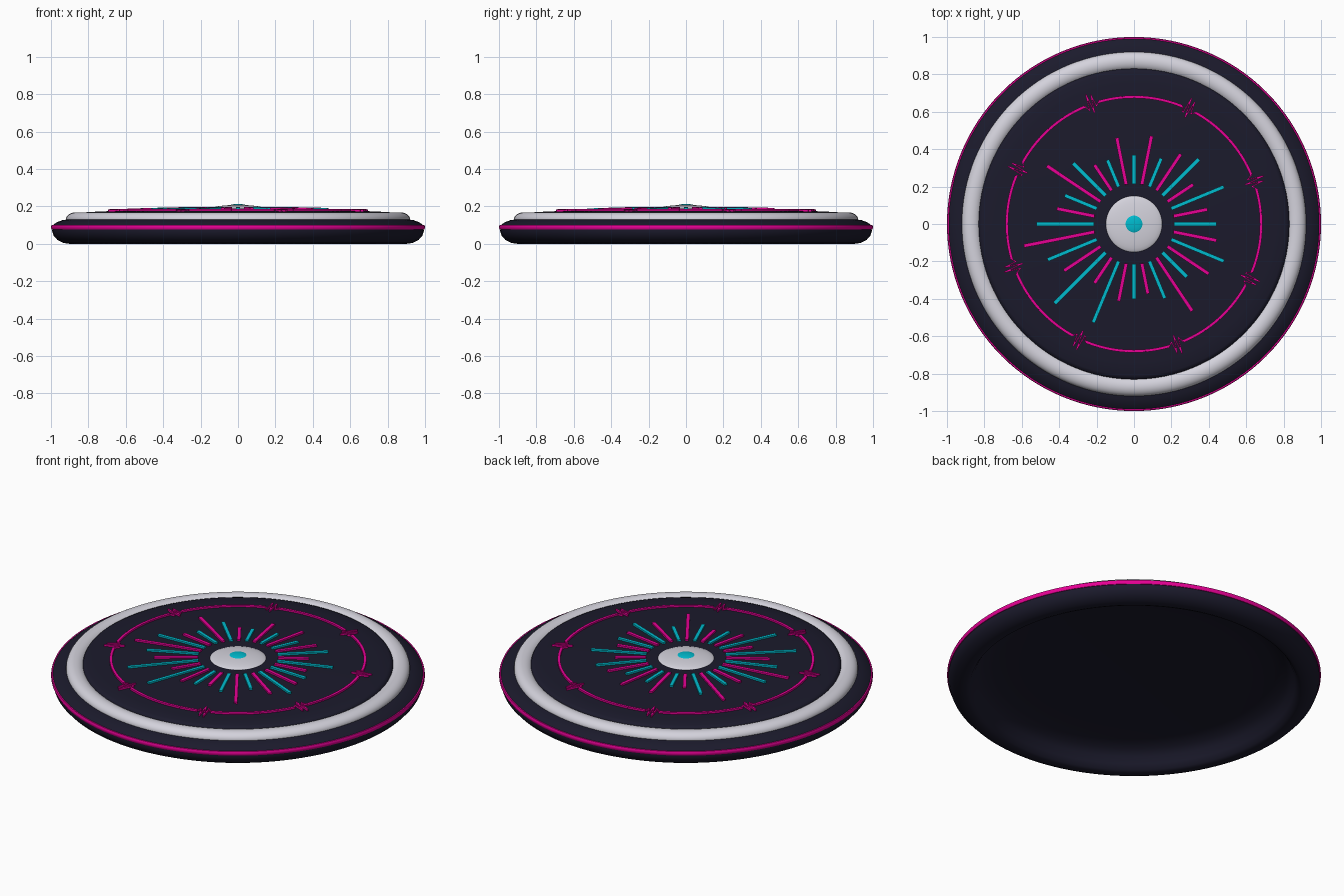
import bpy, bmesh
from math import sin, cos, pi, radians
from mathutils import Matrix, Vector

cube = bpy.data.objects.get("Cube")
if cube:
    bpy.data.objects.remove(cube, do_unlink=True)


def material(name, color, rough=0.5):
    m = bpy.data.materials.new(name)
    m.use_nodes = True
    m.diffuse_color = (*color, 1)
    bsdf = m.node_tree.nodes["Principled BSDF"]
    bsdf.inputs["Base Color"].default_value = (*color, 1)
    bsdf.inputs["Roughness"].default_value = rough
    return m


DARK = material("dark navy", (0.011, 0.0105, 0.025))
SILVER = material("silver", (0.66, 0.65, 0.72))
MAGENTA = material("magenta", (0.8, 0.0, 0.3))
TEAL = material("teal", (0.0, 0.5, 0.62))


def add_object(name, bm, mat, angle=40):
    bmesh.ops.recalc_face_normals(bm, faces=bm.faces)
    mesh = bpy.data.meshes.new(name)
    bm.to_mesh(mesh)
    bm.free()
    mesh.materials.append(mat)
    ob = bpy.data.objects.new(name, mesh)
    bpy.context.collection.objects.link(ob)
    bpy.ops.object.select_all(action="DESELECT")
    ob.select_set(True)
    bpy.context.view_layer.objects.active = ob
    bpy.ops.object.shade_smooth_by_angle(angle=radians(angle))
    return ob


def lathe(name, profile, mat, steps=128, closed=False):
    """Turn a (radius, height) profile around the z axis."""
    bm = bmesh.new()
    verts = [bm.verts.new((r, 0, z)) for r, z in profile]
    edges = [bm.edges.new(p) for p in zip(verts, verts[1:])]
    if closed:
        edges.append(bm.edges.new((verts[-1], verts[0])))
    bmesh.ops.spin(bm, geom=verts + edges, cent=(0, 0, 0), axis=(0, 0, 1),
                   angle=2 * pi, steps=steps, use_duplicate=False)
    bmesh.ops.remove_doubles(bm, verts=bm.verts, dist=0.0001)
    return add_object(name, bm, mat)


def oval(r, z, width, height, start, end, count):
    """Points on an elliptical arc, angles in degrees."""
    angles = [radians(start + (end - start) * i / count) for i in range(count + 1)]
    return [(r + width * cos(a), z + height * sin(a)) for a in angles]


def dome_z(r):
    return 0.189 - 0.03 * r * r


def on_dome(r, degrees):
    """Point just above the top plate."""
    t = radians(degrees)
    return Vector((r * cos(t), r * sin(t), dome_z(r) + 0.004))


def strip(bm, p, q, width):
    """Flat bar from p to q."""
    along = q - p
    side = Vector((0, 0, 1)).cross(along).normalized()
    up = along.normalized().cross(side)
    frame = Matrix((along.normalized(), side, up)).transposed().to_4x4()
    size = Matrix.Diagonal((along.length, width, 0.012, 1))
    bmesh.ops.create_cube(bm, size=1,
                          matrix=Matrix.Translation((p + q) / 2) @ frame @ size)


# Main disc: rounded rim around a hollow underside
lathe("disc_body", [(0, 0.132), (0.6, 0.126), (0.74, 0.117), (0.81, 0.1),
                    (0.845, 0.07), (0.862, 0.035), (0.88, 0.008), (0.9, 0),
                    (0.935, 0.005), (0.965, 0.02), (0.985, 0.042), (0.994, 0.068),
                    (0.99, 0.1), (0.97, 0.115), (0.94, 0.126), (0.9, 0.132),
                    (0.82, 0.137), (0, 0.14)], DARK)

# Thin band around the widest edge
lathe("edge_band", [(0.98, 0.073), (0.996, 0.076), (1.0, 0.084), (1.0, 0.092),
                    (0.997, 0.1), (0.98, 0.1)], MAGENTA, closed=True)

# Rounded silver ring
lathe("silver_ring", oval(0.87, 0.13, 0.05, 0.038, 0, 345, 23), SILVER, closed=True)

# Gently domed top plate
lathe("top_plate", [(0.81 * i / 12, dome_z(0.81 * i / 12)) for i in range(13)]
      + [(0.825, 0.163), (0.832, 0.15), (0.832, 0.136)], DARK)

# Centre cap and button
lathe("centre_cap", oval(0, 0.182, 0.155, 0.026, 0, 90, 8), SILVER, 64)
lathe("centre_button", oval(0, 0.202, 0.05, 0.011, 0, 90, 8), TEAL, 32)

# Radial bars of uneven length, alternating colours, counted from +x
lengths = [44, 40, 52, 38, 49, 45, 38, 48, 37, 47, 37, 38, 46, 56, 40, 42,
           52, 60, 50, 45, 60, 38, 57, 42, 40, 38, 43, 56, 40, 48, 52, 45]
for start, name, mat in ((0, "teal_bars", TEAL), (1, "magenta_bars", MAGENTA)):
    bm = bmesh.new()
    for i in range(start, len(lengths), 2):
        turn = 360 * i / len(lengths)
        strip(bm, on_dome(0.215, turn), on_dome(lengths[i] / 100, turn), 0.019)
    add_object(name, bm, mat, 30)

# Pulse ring: eight arcs joined by thin zigzag spikes
RING = 0.68
zigzag = [(-3.2, 0), (-1.8, -0.02), (-1.0, 0.05), (0.0, -0.05),
          (0.9, 0.06), (1.8, -0.03), (3.2, 0)]
bm = bmesh.new()
for k in range(8):
    centre = 19.5 + 45 * k
    spikes = [on_dome(RING + dr, centre + d) for d, dr in zigzag]
    arc = [on_dome(RING, centre + 3.2 + 38.6 * j / 14) for j in range(15)]
    for path, width in ((spikes, 0.006), (arc, 0.015)):
        for p, q in zip(path, path[1:]):
            strip(bm, p, q, width)
add_object("pulse_ring", bm, MAGENTA, 30)
